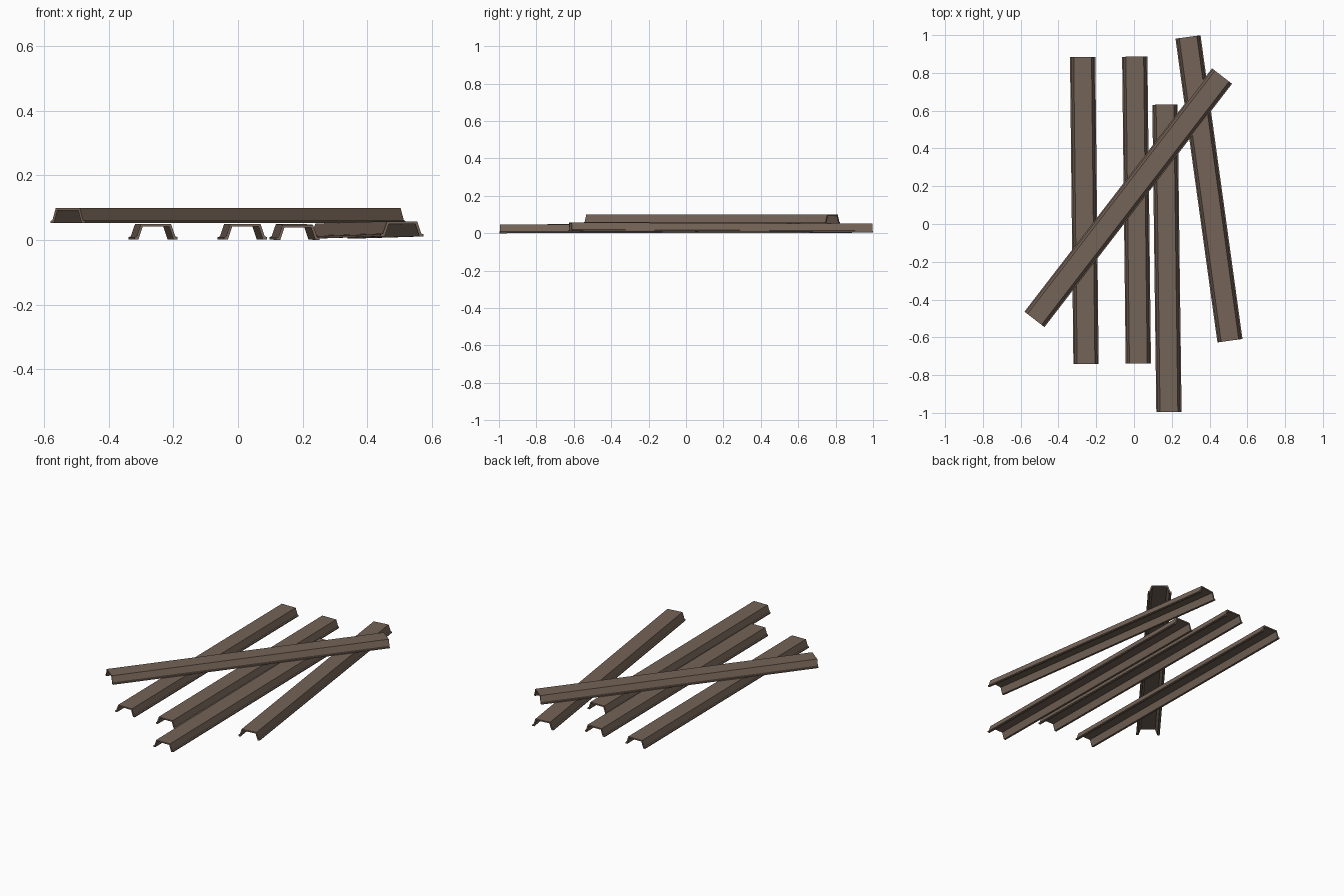
import bpy
from mathutils import Vector

if "Cube" in bpy.data.objects:
    bpy.data.objects.remove(bpy.data.objects["Cube"])

steel = bpy.data.materials.new("rusty brown steel")
steel.diffuse_color = (0.175, 0.125, 0.095, 1)
steel.use_nodes = True
steel.node_tree.nodes["Principled BSDF"].inputs["Base Color"].default_value = steel.diffuse_color

# Right half of the channel section (x, z): outside from top to foot, then inside back up
half = [(0.047, 0.047), (0.060, 0.009), (0.067, 0.007), (0.067, 0.0),
        (0.054, 0.0), (0.041, 0.039)]
section = half + [(-x, z) for x, z in reversed(half)]


def sleeper(name, start, end):
    """Extrude the channel section between two points on its underside centre line."""
    a, b = Vector(start), Vector(end)
    along = (b - a).normalized()
    side = along.cross(Vector((0, 0, 1))).normalized()
    up = side.cross(along)
    n = len(section)
    verts = [p + side * x + up * z for p in (a, b) for x, z in section]
    # long faces
    faces = [(i, i + n, (i + 1) % n + n, (i + 1) % n) for i in range(n)]
    # end caps as strips joining outside and inside walls of each half
    h = len(half)
    for o, flip in ((0, False), (n, True)):
        caps = [(0, 1, 4, 5), (1, 2, 3, 4),
                (n - 1, n - 6, n - 5, n - 2), (n - 2, n - 5, n - 4, n - 3),
                (0, h - 1, h, n - 1)]
        faces += [tuple(o + i for i in c) for c in caps]
    mesh = bpy.data.meshes.new(name)
    mesh.from_pydata(verts, [], faces)
    mesh.materials.append(steel)
    ob = bpy.data.objects.new(name, mesh)
    bpy.context.collection.objects.link(ob)
    # consistent outward normals
    import bmesh
    bm = bmesh.new()
    bm.from_mesh(mesh)
    bmesh.ops.recalc_face_normals(bm, faces=bm.faces)
    bm.to_mesh(mesh)
    bm.free()


# Four sleepers lying on the ground, the last slightly raised at its front end
sleeper("ground_sleeper_left", (-0.254, -0.741, 0.002), (-0.272, 0.884, 0.002))
sleeper("ground_sleeper_middle", (0.023, -0.739, 0.002), (0.004, 0.886, 0.002))
sleeper("ground_sleeper_right", (0.185, -0.995, 0.0), (0.164, 0.632, 0.002))
sleeper("ground_sleeper_far_right", (0.508, -0.618, 0.011), (0.286, 0.990, 0.004))
# One sleeper thrown diagonally across the others
sleeper("top_sleeper", (-0.527, -0.505, 0.052), (0.466, 0.783, 0.052))
